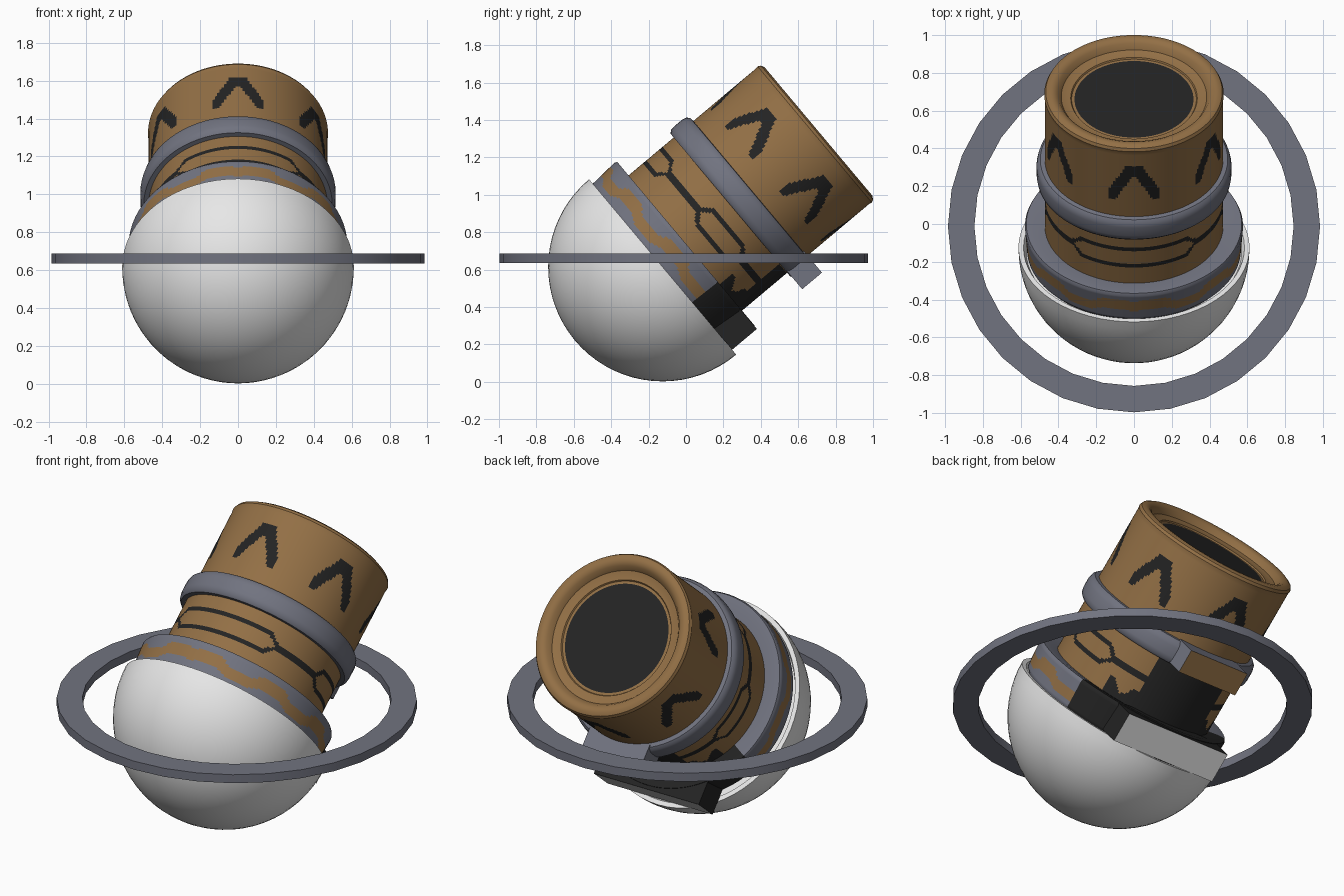
import bpy, bmesh, math
from mathutils import Matrix, Vector

if "Cube" in bpy.data.objects:
    bpy.data.objects.remove(bpy.data.objects["Cube"])


def material(name, rgb):
    m = bpy.data.materials.new(name)
    m.diffuse_color = (*rgb, 1)
    m.use_nodes = True
    m.node_tree.nodes["Principled BSDF"].inputs["Base Color"].default_value = m.diffuse_color
    return m


BROWN, GRAY, BLACK, WHITE = range(4)
MATS = [material("brown", (0.29, 0.16, 0.06)), material("blue_gray", (0.165, 0.172, 0.215)),
        material("black", (0.017, 0.017, 0.017)), material("white", (0.82, 0.82, 0.82))]

# Tilted frame of the body: local z runs along the barrel, local y is its upper side
E = math.radians(40)
ca, sa = math.cos(E), math.sin(E)
FRAME = Matrix(((-1, 0, 0, 0), (0, -sa, ca, -0.125), (0, ca, sa, 0.614), (0, 0, 0, 1)))


def finish(name, bm, rule, frame, angle=35):
    bmesh.ops.remove_doubles(bm, verts=bm.verts, dist=1e-5)
    bmesh.ops.recalc_face_normals(bm, faces=bm.faces)
    for f in bm.faces:
        f.material_index = rule(f)
    me = bpy.data.meshes.new(name)
    bm.to_mesh(me)
    bm.free()
    for m in MATS:
        me.materials.append(m)
    ob = bpy.data.objects.new(name, me)
    bpy.context.collection.objects.link(ob)
    ob.matrix_world = frame
    bpy.ops.object.select_all(action='DESELECT')
    ob.select_set(True)
    bpy.context.view_layer.objects.active = ob
    bpy.ops.object.shade_smooth_by_angle(angle=math.radians(angle))
    return ob


def lathe(name, profile, segs, off=0.0, rule=lambda f: GRAY, frame=FRAME, closed=False, angle=35):
    """Revolve (radius, height) points around local z."""
    bm = bmesh.new()
    rows = []
    for r, t in profile:
        rows.append([bm.verts.new((r * math.sin(2 * math.pi * i / segs),
                                   off + r * math.cos(2 * math.pi * i / segs), t))
                     for i in range(segs)] if r > 0 else [bm.verts.new((0, off, t))])
    pairs = list(zip(rows, rows[1:])) + ([(rows[-1], rows[0])] if closed else [])
    for a, b in pairs:
        for i in range(segs):
            j = (i + 1) % segs
            if len(a) == 1:
                bm.faces.new((a[0], b[j], b[i]))
            elif len(b) == 1:
                bm.faces.new((a[i], a[j], b[0]))
            else:
                bm.faces.new((a[i], a[j], b[j], b[i]))
    return finish(name, bm, rule, frame, angle)


def polar(f, off):
    c = f.calc_center_median()
    x, y = c.x, c.y - off
    return math.hypot(x, y), abs(math.degrees(math.atan2(x, y))), c.z


def box(name, lo, hi, rule):
    bm = bmesh.new()
    bmesh.ops.create_cube(bm, size=1)
    lo, hi = Vector(lo), Vector(hi)
    for v in bm.verts:
        v.co = Vector([lo[k] + (v.co[k] + 0.5) * (hi[k] - lo[k]) for k in range(3)])
    return finish(name, bm, rule, FRAME)


# White half-sphere bowl with a thin flat lip
bowl = [(0.612 * math.sin(math.radians(a)), -0.612 * math.cos(math.radians(a)))
        for a in range(0, 91, 5)] + [(0.585, 0.0), (0.57, -0.03), (0, -0.03)]
lathe("bowl", bowl, 64, rule=lambda f: WHITE)


# Barrel paint: chevrons near the mouth, linked long hexagons below, black underside
def barrel_paint(f):
    r, a, t = polar(f, 0.02)
    if r < 0.318:
        return BLACK
    if 0.73 < t < 0.985 and r > 0.46:
        d = min(abs(a - k) for k in (0, 60, 120, 180))
        arc = math.radians(d) * 0.475
        low = 0.905 - 1.95 * max(arc - 0.012, 0)
        cut = 0.745 - 0.15 * (0.14 - arc)
        if arc < 0.142 and max(low, cut) < t < min(0.97, low + 0.135):
            return BLACK
    if t < 0.49:
        if a > 150 or (a > 128 and t < 0.235 + 0.03 * math.sin(a * 0.35)):
            return BLACK
        half = 0.0
        for lo, hi in ((-44, 44), (78, 124)):
            if lo < a < hi:
                half = min(0.058, 0.007 * min(a - lo, hi - a))
        if abs(abs(t - 0.345) - half) < 0.0155:
            return BLACK
    return BROWN


barrel = [(0.472, 0.1 + 0.0125 * i) for i in range(78)]
barrel += [(0.475, 1.078), (0.467, 1.094), (0.448, 1.104), (0.425, 1.103), (0.403, 1.09),
           (0.385, 1.06), (0.36, 1.052), (0.335, 1.05), (0.33, 1.042), (0.315, 1.042), (0, 1.042)]
lathe("barrel", barrel, 240, 0.02, barrel_paint)


# Collar between bowl and barrel, with a wavy brown stripe
def collar_paint(f):
    r, a, t = polar(f, 0.015)
    if a > 117:
        return BLACK
    wave = 0.018 * max(-1, min(1, 2 * math.sin(math.radians(a * 9))))
    return BROWN if r > 0.555 and 0.045 + wave < t < 0.108 + wave else GRAY


collar = [(0.55, -0.02)] + [(0.566 + 0.0007 * i, 0.01 * i) for i in range(17)]
collar += [(0.57, 0.175), (0.53, 0.175), (0.465, 0.165)]
lathe("collar", collar, 144, 0.015, collar_paint)

# Rounded band around the middle of the barrel
band = [(0.465, 0.49), (0.498, 0.49), (0.512, 0.505), (0.516, 0.53), (0.516, 0.585),
        (0.51, 0.61), (0.496, 0.625), (0.465, 0.628)]
lathe("middle_band", band, 72, 0.02)

# Flat blocks under the collar and the band
box("collar_foot", (-0.35, -0.578, 0.0), (0.35, -0.40, 0.173),
    lambda f: WHITE if f.normal.y < -0.5 else BLACK)
box("band_foot", (-0.2, -0.571, 0.495), (0.2, -0.42, 0.633),
    lambda f: BROWN if f.normal.y < -0.5 else GRAY)

# Level orbit ring around everything
lathe("orbit_ring", [(0.845, 0.636), (0.985, 0.636), (0.985, 0.687), (0.845, 0.687)], 32,
      frame=Matrix.Translation((0, -0.012, 0)), closed=True, angle=30)
